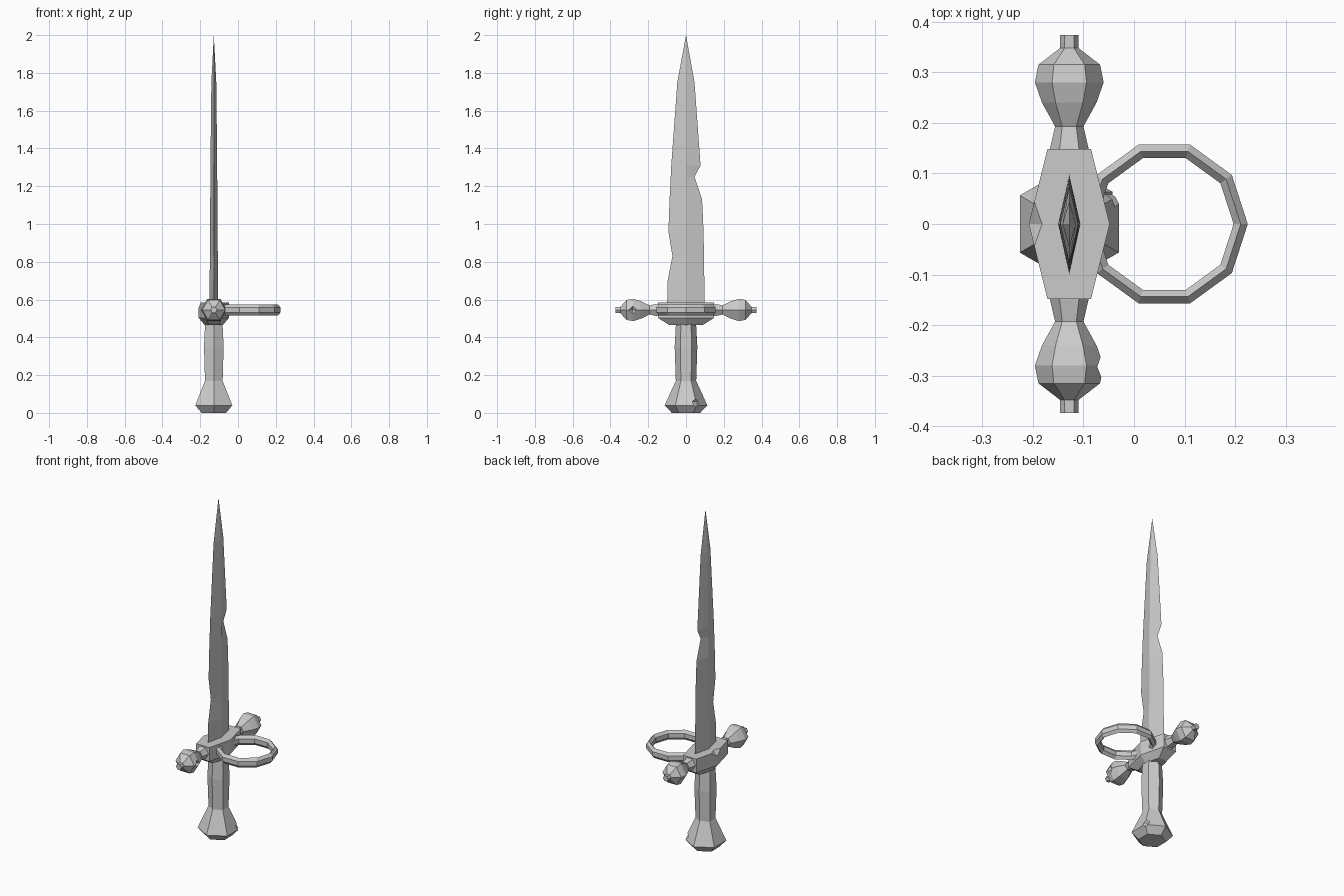
import bpy, bmesh
from math import sin, cos, pi
from mathutils import Vector

if "Cube" in bpy.data.objects:
    bpy.data.objects.remove(bpy.data.objects["Cube"])

AX = -0.128   # x of the sword's long axis
GZ = 0.545    # height of the crossguard


def loft(name, rings, closed=False):
    """Skin equal-sized rings of points; cap the ends or close into a loop."""
    bm = bmesh.new()
    vs = [[bm.verts.new(p) for p in r] for r in rings]
    n = len(vs[0])
    pairs = list(zip(vs, vs[1:])) + ([(vs[-1], vs[0])] if closed else [])
    for a, b in pairs:
        for i in range(n):
            j = (i + 1) % n
            bm.faces.new((a[i], a[j], b[j], b[i]))
    if not closed:
        bm.faces.new(vs[0][::-1])
        bm.faces.new(vs[-1])
    bmesh.ops.remove_doubles(bm, verts=bm.verts, dist=1e-5)
    bmesh.ops.recalc_face_normals(bm, faces=bm.faces)
    me = bpy.data.meshes.new(name)
    bm.to_mesh(me)
    bm.free()
    ob = bpy.data.objects.new(name, me)
    bpy.context.collection.objects.link(ob)
    return ob


def chip(target, loc, size):
    """Cut a diamond-shaped battle nick out of a part."""
    def ring(z, s):
        return [Vector(loc) + Vector((x * size[0] * s, y * size[1] * s, z * size[2]))
                for x, y in ((1, 0), (0, 1), (-1, 0), (0, -1))]
    cutter = loft(target.name + "_nick_cutter", [ring(-1, 0.02), ring(0, 1), ring(1, 0.02)])
    cutter.hide_render = True
    cutter.hide_viewport = True
    cutter.display_type = 'WIRE'
    m = target.modifiers.new("nick", 'BOOLEAN')
    m.operation = 'DIFFERENCE'
    m.solver = 'EXACT'
    m.object = cutter


# Blade: diamond section with nicked edges (z, left edge, right edge, half thickness)
blade = [(0.56, -0.10, 0.098, 0.022), (0.70, -0.097, 0.097, 0.022),
         (0.83, -0.072, 0.095, 0.021), (0.96, -0.093, 0.093, 0.020),
         (1.13, -0.087, 0.085, 0.019), (1.25, -0.081, 0.045, 0.018),
         (1.31, -0.078, 0.077, 0.018), (1.75, -0.046, 0.045, 0.013),
         (2.0, 0, 0, 0)]
loft("blade", [[(AX + t, 0, z), (AX, r, z), (AX - t, 0, z), (AX, l, z)]
               for z, l, r, t in blade])

# Grip and pommel: hexagonal, points facing front and back (z, radius)
grip = [(0, 0.075), (0.04, 0.113), (0.17, 0.054), (0.35, 0.060), (0.48, 0.053)]
handle = loft("grip_and_pommel",
              [[(AX + r * sin(k * pi / 3), r * cos(k * pi / 3), z) for k in range(6)]
               for z, r in grip])
chip(handle, (-0.028, 0.058, 0.06), (0.034, 0.035, 0.045))

# Guard block: long hexagon with a tapered collar below (z, scale)
outline = [(0.080, 0), (0.043, 0.148), (-0.043, 0.148),
           (-0.080, 0), (-0.043, -0.148), (0.043, -0.148)]
guard = loft("guard_block", [[(AX + x * s, y * s, z) for x, y in outline]
                             for z, s in ((0.465, 0.6), (0.503, 1), (0.585, 1))])
chip(guard, (-0.208, 0, 0.587), (0.028, 0.08, 0.03))

# Crossguard arms: hexagonal turned knobs, one each side (distance, radius)
arm = [(0.13, 0.041), (0.15, 0.038), (0.193, 0.028), (0.24, 0.054),
       (0.28, 0.068), (0.315, 0.061), (0.348, 0.018), (0.374, 0.018)]
for side, label in ((1, "back"), (-1, "front")):
    knob = loft(label + "_crossguard_arm",
                [[(AX + r * cos(k * pi / 3), side * d, GZ + r * sin(k * pi / 3))
                  for k in range(6)] for d, r in arm])
    if side < 0:
        chip(knob, (-0.058, -0.282, GZ), (0.026, 0.028, 0.05))

# Side ring: ten-sided hoop with a six-sided section (radial offset, height)
section = [(0.014, -0.013), (0.014, 0.013), (0, 0.029),
           (-0.014, 0.013), (-0.014, -0.013), (0, -0.029)]
loft("side_ring", [[(0.06 + (0.151 + o) * cos(k * pi / 5),
                     (0.151 + o) * sin(k * pi / 5), GZ + h) for o, h in section]
                   for k in range(10)], closed=True)
